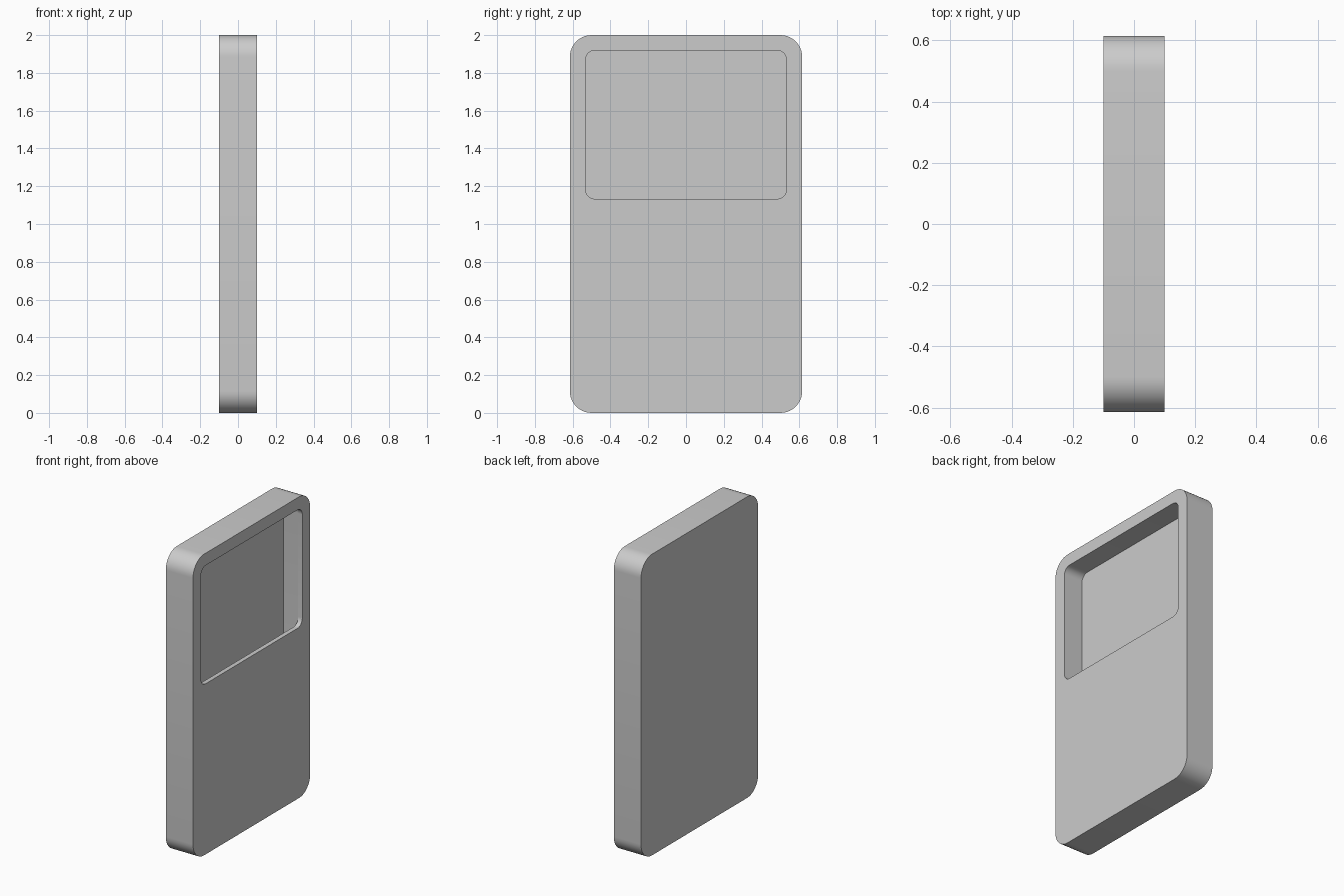
import bpy, bmesh, math

if "Cube" in bpy.data.objects:
    bpy.data.objects.remove(bpy.data.objects["Cube"])

FRONT, LIP, FLOOR, BACK = 0.1, 0.07, -0.04, -0.1   # x levels of the shell
SEG = 10                                            # segments per rounded corner


def outline(half_width, z0, z1, r):
    """Rounded rectangle in the y-z plane, counter-clockwise seen from +x."""
    pts = []
    corners = [(half_width - r, z1 - r), (r - half_width, z1 - r),
               (r - half_width, z0 + r), (half_width - r, z0 + r)]
    for i, (cy, cz) in enumerate(corners):
        for k in range(SEG + 1):
            a = math.pi / 2 * (i + k / SEG)
            pts.append((cy + r * math.cos(a), cz + r * math.sin(a)))
    return pts


def ring(bm, pts, x):
    vs = [bm.verts.new((x, y, z)) for y, z in pts]
    for i, v in enumerate(vs):
        bm.edges.new((v, vs[(i + 1) % len(vs)]))
    return vs


def ring_edges(bm, vs):
    return [bm.edges.get((v, vs[(i + 1) % len(vs)])) for i, v in enumerate(vs)]


def wall(bm, a, b):
    n = len(a)
    for i in range(n):
        j = (i + 1) % n
        bm.faces.new((a[i], a[j], b[j], b[i]))


def plate(bm, outer, hole, nx):
    """Flat face with a hole in it."""
    bmesh.ops.triangle_fill(bm, edges=ring_edges(bm, outer) + ring_edges(bm, hole),
                            use_beauty=True, normal=(nx, 0, 0))


body = outline(0.615, 0.0, 2.0, 0.115)
cavity = outline(0.534, 0.08, 1.921, 0.05)
window = outline(0.532, 1.133, 1.919, 0.05)

bm = bmesh.new()
# outer skin
back = ring(bm, body, BACK)
front = ring(bm, body, FRONT)
bm.faces.new(back[::-1])
wall(bm, back, front)
# window opening and its lip
win_front = ring(bm, window, FRONT)
win_back = ring(bm, window, LIP)
plate(bm, front, win_front, 1)
wall(bm, win_front, win_back)
# hollow interior
cav_front = ring(bm, cavity, LIP)
cav_floor = ring(bm, cavity, FLOOR)
plate(bm, cav_front, win_back, -1)
wall(bm, cav_front, cav_floor)
bm.faces.new(cav_floor)
bmesh.ops.recalc_face_normals(bm, faces=bm.faces[:])

mesh = bpy.data.meshes.new("hollow_case")
bm.to_mesh(mesh)
bm.free()
case = bpy.data.objects.new("hollow_case", mesh)
bpy.context.collection.objects.link(case)
bpy.context.view_layer.objects.active = case
case.select_set(True)
bpy.ops.object.shade_smooth_by_angle(angle=math.radians(30))
